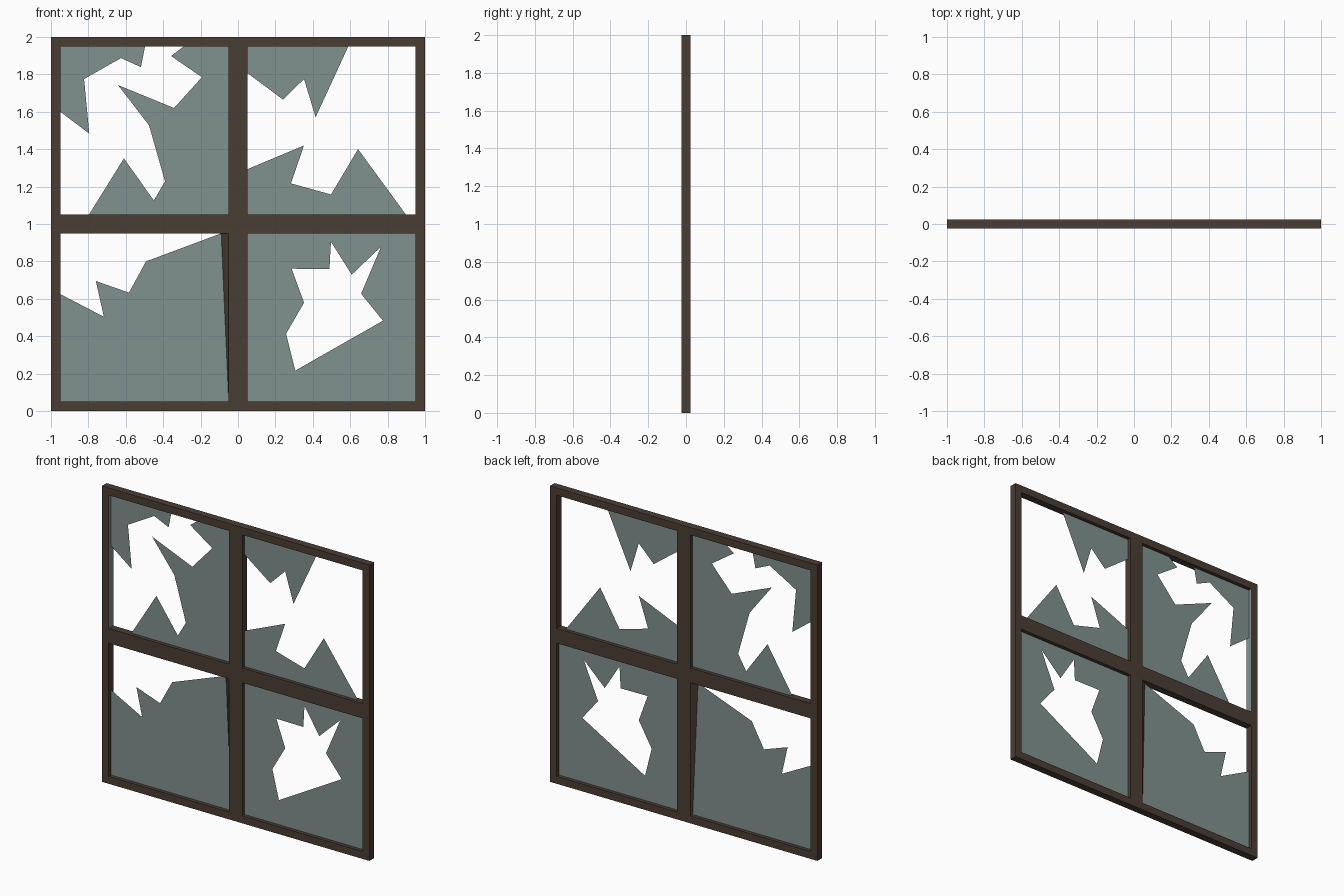
import bpy, bmesh

if "Cube" in bpy.data.objects:
    bpy.data.objects.remove(bpy.data.objects["Cube"])


def material(name, rgb):
    m = bpy.data.materials.new(name)
    m.diffuse_color = (*rgb, 1)
    m.use_nodes = True
    m.node_tree.nodes["Principled BSDF"].inputs["Base Color"].default_value = m.diffuse_color
    return m


WOOD = material("dark_wood", (0.07, 0.047, 0.034))
GLASS = material("dusty_glass", (0.22, 0.29, 0.275))
D = 0.025                                   # half depth of the frame


def finish(bm, name, mats):
    me = bpy.data.meshes.new(name)
    bm.to_mesh(me)
    bm.free()
    for m in mats:
        me.materials.append(m)
    ob = bpy.data.objects.new(name, me)
    bpy.context.collection.objects.link(ob)
    return ob


# window frame: front and back lattice joined by outer and inner walls
def window_frame():
    bm = bmesh.new()
    xs = [-1, -0.95, -0.05, 0.05, 0.95, 1]
    zs = [x + 1 for x in xs]

    def quad(pts, mat=0):
        bm.faces.new([bm.verts.new(p) for p in pts]).material_index = mat

    def wall(a, b, y0, y1, mat=0):
        quad([(a[0], y0, a[1]), (b[0], y0, b[1]),
              (b[0], y1, b[1]), (a[0], y1, a[1])], mat)

    solid = {(i, j) for i in range(5) for j in range(5)
             if not (i in (1, 3) and j in (1, 3))}
    for i, j in solid:
        c = [(xs[i], zs[j]), (xs[i + 1], zs[j]),
             (xs[i + 1], zs[j + 1]), (xs[i], zs[j + 1])]
        for y in (-D, D):
            quad([(x, y, z) for x, z in c])
        for k, (di, dj) in enumerate([(0, -1), (1, 0), (0, 1), (-1, 0)]):
            n = (i + di, j + dj)
            if n in solid:
                continue
            a, b = c[k], c[(k + 1) % 4]
            if not (0 <= n[0] < 5 and 0 <= n[1] < 5):
                wall(a, b, -D, D)
            else:                           # rebate wall, split at the glass
                mat = 1 if n == (1, 3) and (i, j) == (0, 3) else 0
                wall(a, b, -D, 0, mat)
                wall(a, b, 0, D, mat)
    # lower left pane: one rebate corner is pulled inwards with the glass
    for v in bm.verts:
        x, y, z = v.co
        if y == 0 and abs(x + 0.05) < 1e-4 and abs(z - 0.95) < 1e-4:
            v.co.x = -0.09
    bmesh.ops.remove_doubles(bm, verts=bm.verts, dist=1e-5)
    bmesh.ops.recalc_face_normals(bm, faces=bm.faces)
    finish(bm, "window_frame", [WOOD, GLASS])


# flat glass pane from closed outlines (an inner outline becomes a hole)
def pane(name, *loops):
    bm = bmesh.new()
    edges = []
    for loop in loops:
        vs = [bm.verts.new((x, 0, z)) for x, z in loop]
        edges += [bm.edges.new((vs[k - 1], vs[k])) for k in range(len(vs))]
    bmesh.ops.triangle_fill(bm, edges=edges, use_dissolve=False,
                            use_beauty=True, normal=(0, -1, 0))
    finish(bm, name, [GLASS])


window_frame()

pane("glass_upper_left_corner",
     [(-.95, 1.95), (-.95, 1.6), (-.795, 1.483), (-.823, 1.775),
      (-.626, 1.887), (-.519, 1.839), (-.497, 1.95)])
pane("glass_upper_left_side",
     [(-.289, 1.95), (-.358, 1.898), (-.193, 1.785), (-.342, 1.62),
      (-.642, 1.743), (-.476, 1.528), (-.39, 1.228), (-.45, 1.126),
      (-.61, 1.351), (-.797, 1.05), (-.05, 1.05), (-.05, 1.95)])
pane("glass_upper_right_top",
     [(.05, 1.95), (.05, 1.807), (.241, 1.665), (.353, 1.775),
      (.415, 1.571), (.59, 1.95)])
pane("glass_upper_right_bottom",
     [(.05, 1.05), (.05, 1.293), (.353, 1.42), (.283, 1.217),
      (.497, 1.158), (.642, 1.4), (.898, 1.05)])
pane("glass_lower_left",
     [(-.95, .05), (-.95, .625), (-.717, .504), (-.76, .695),
      (-.583, .633), (-.492, .8), (-.09, .95), (-.05, .05)])
pane("glass_lower_right",
     [(.05, .05), (.95, .05), (.95, .95), (.05, .95)],
     [(.287, .761), (.489, .759), (.497, .905), (.608, .729), (.765, .879),
      (.658, .627), (.775, .483), (.306, .216), (.257, .413), (.353, .579)])
